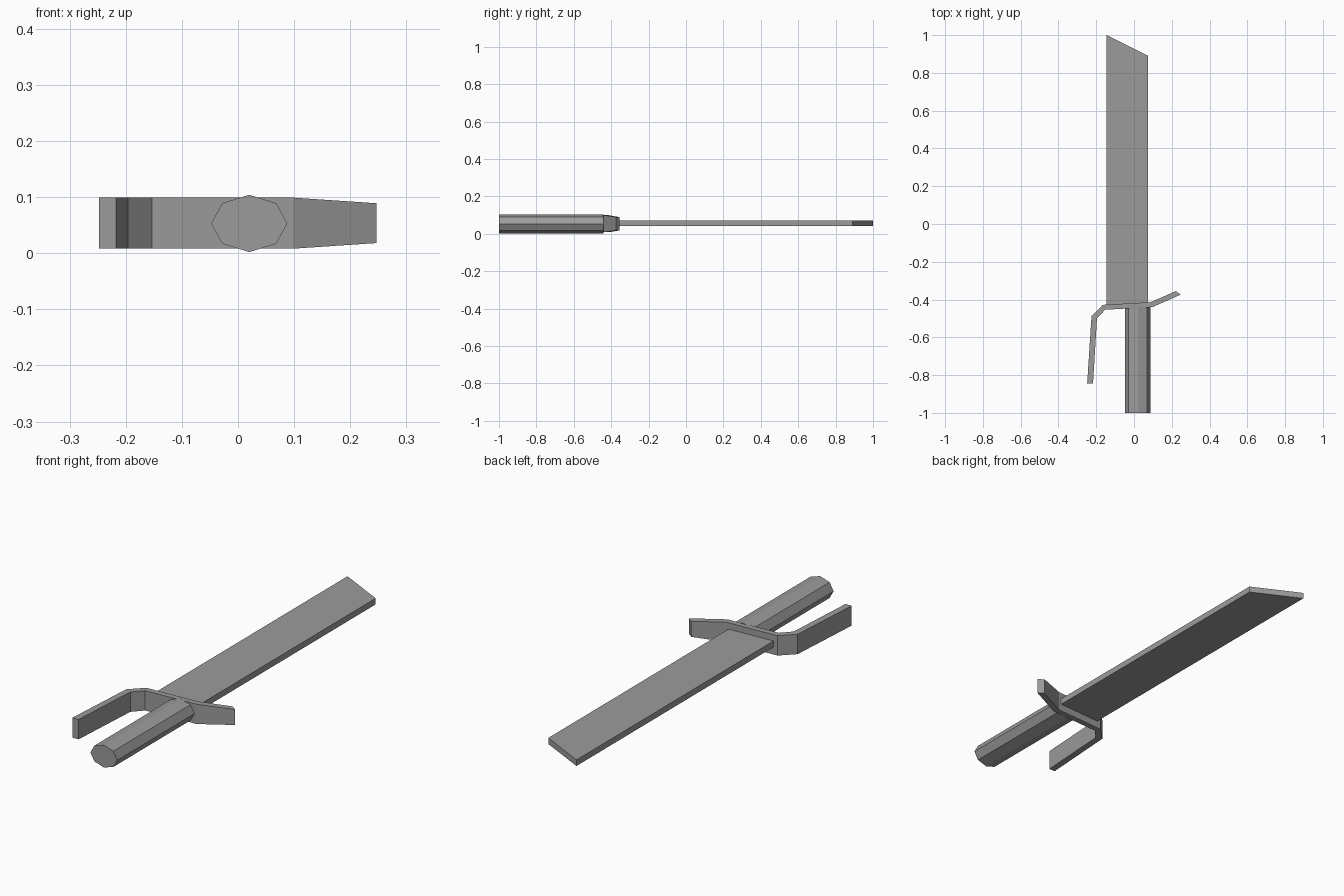
import bpy, bmesh, math
from mathutils import Vector

cube = bpy.data.objects.get("Cube")
if cube:
    bpy.data.objects.remove(cube, do_unlink=True)

GREY = (0.33, 0.33, 0.33, 1)
steel = bpy.data.materials.new("grey_metal")
steel.use_nodes = True
steel.diffuse_color = GREY
steel.node_tree.nodes["Principled BSDF"].inputs["Base Color"].default_value = GREY


def extrude_profile(name, points, direction):
    """Extrude a closed outline into a solid with flat faces."""
    bm = bmesh.new()
    face = bm.faces.new([bm.verts.new(p) for p in points])
    geom = bmesh.ops.extrude_face_region(bm, geom=[face])["geom"]
    moved = [g for g in geom if isinstance(g, bmesh.types.BMVert)]
    bmesh.ops.translate(bm, verts=moved, vec=Vector(direction))
    bmesh.ops.recalc_face_normals(bm, faces=bm.faces)
    mesh = bpy.data.meshes.new(name)
    bm.to_mesh(mesh)
    bm.free()
    mesh.materials.append(steel)
    obj = bpy.data.objects.new(name, mesh)
    bpy.context.collection.objects.link(obj)
    return obj


# Blade: flat slab with a slanted tip
blade = [(-0.145, -0.435), (0.075, -0.425), (0.075, 0.89), (-0.145, 1.0)]
extrude_profile("blade", [(x, y, 0.042) for x, y in blade], (0, 0, 0.028))

# Handle: slightly flattened octagonal grip
angles = [math.tau * i / 8 for i in range(8)]
extrude_profile("handle",
                [(0.02 + 0.068 * math.cos(a), -1.0, 0.053 + 0.051 * math.sin(a)) for a in angles],
                (0, 0.56, 0))

# Guard: bent strip, back edge then front edge, with a long knuckle bar
back = [(-0.248, -0.845), (-0.225, -0.487), (-0.165, -0.428), (0.088, -0.414), (0.222, -0.355)]
front = [(0.247, -0.374), (0.098, -0.44), (-0.153, -0.454), (-0.196, -0.5), (-0.217, -0.845)]
guard = extrude_profile("guard", [(x, y, 0.008) for x, y in back + front], (0, 0, 0.091))

# Narrow the guard towards its free tip
for v in guard.data.vertices:
    if v.co.x > 0.2:
        v.co.z = 0.0535 + (v.co.z - 0.0535) * 0.78
